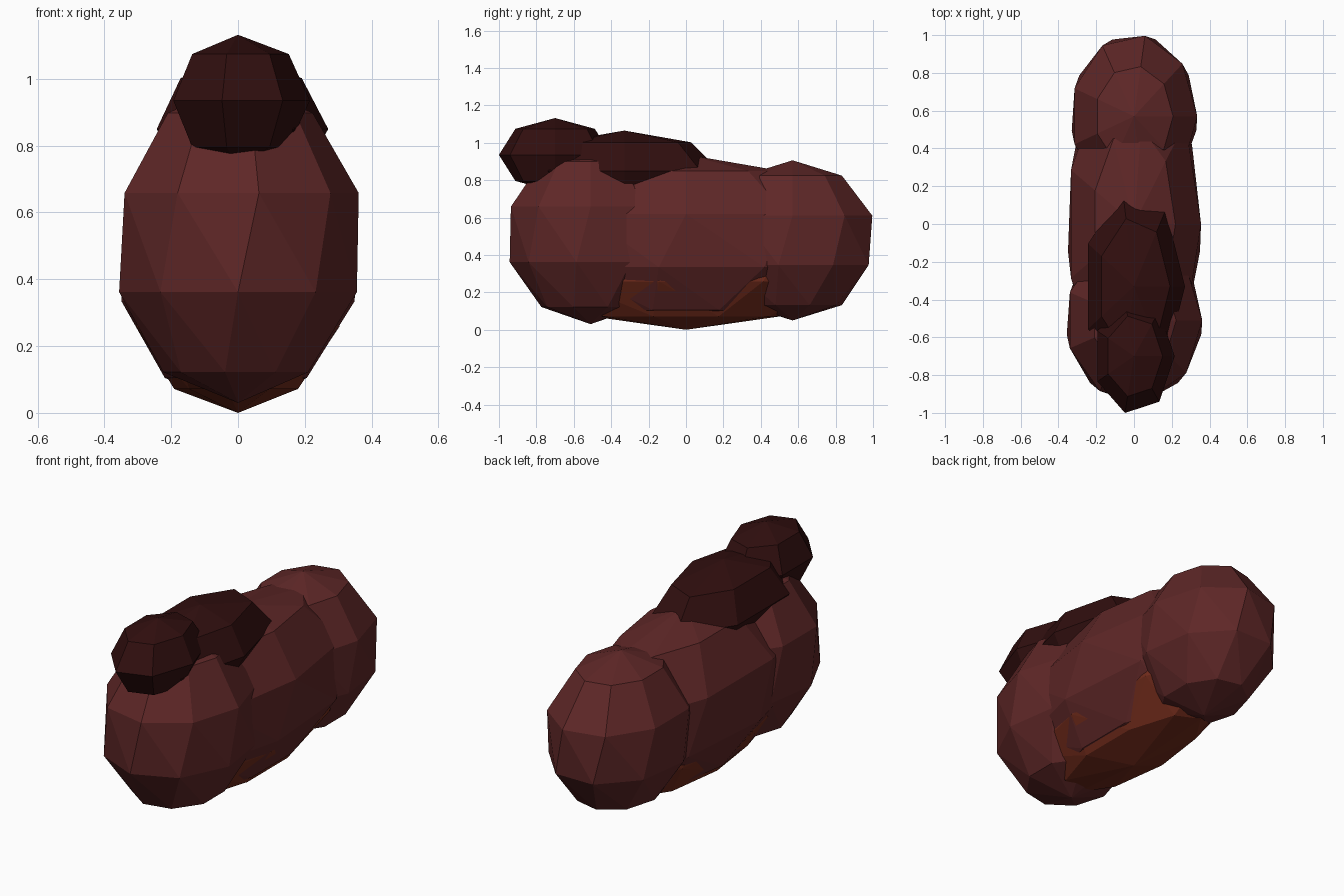
import bpy, bmesh
from math import sin, cos, pi, radians

cube = bpy.data.objects.get("Cube")
if cube:
    bpy.data.objects.remove(cube, do_unlink=True)


def material(name, rgb):
    m = bpy.data.materials.new(name)
    m.use_nodes = True
    color = (*rgb, 1.0)
    m.diffuse_color = color
    m.node_tree.nodes["Principled BSDF"].inputs["Base Color"].default_value = color
    return m


maroon = material("maroon", (0.112, 0.020, 0.020))
dark = material("dark_maroon", (0.030, 0.0045, 0.0045))
rust = material("rust", (0.165, 0.024, 0.011))


def lump(name, center, radii, mat, segments, rings, twist):
    """Faceted ellipsoid whose lower rings are turned a little."""
    bm = bmesh.new()

    def vert(theta, phi):
        unit = (sin(theta) * cos(phi), sin(theta) * sin(phi), cos(theta))
        return bm.verts.new([c + r * u for c, r, u in zip(center, radii, unit)])

    top, bottom = vert(0, 0), vert(pi, 0)
    loops = []
    for i in range(1, rings):
        turn = radians(twist) * max(0, i - 2)
        loops.append([vert(pi * i / rings, 2 * pi * j / segments + turn)
                      for j in range(segments)])
    for j in range(segments):
        k = (j + 1) % segments
        bm.faces.new((top, loops[0][j], loops[0][k]))
        bm.faces.new((bottom, loops[-1][k], loops[-1][j]))
        for a, b in zip(loops, loops[1:]):
            bm.faces.new((a[j], b[j], b[k]))
            bm.faces.new((a[j], b[k], a[k]))
    mesh = bpy.data.meshes.new(name)
    bm.to_mesh(mesh)
    bm.free()
    mesh.materials.append(mat)
    obj = bpy.data.objects.new(name, mesh)
    bpy.context.collection.objects.link(obj)


# Three overlapping body lobes
lump("front_body", (0, -0.51, 0.51), (0.38, 0.455, 0.48), maroon, 9, 5, -10)
lump("middle_body", (0, 0, 0.477), (0.373, 0.88, 0.46), maroon, 9, 5, -10)
lump("rear_body", (0, 0.57, 0.478), (0.352, 0.455, 0.428), maroon, 9, 5, -10)

# Underside
lump("belly", (0, 0, 0.375), (0.325, 0.87, 0.375), rust, 9, 5, -10)

# Dark back hump and head
lump("back_hump", (0, -0.33, 0.85), (0.27, 0.52, 0.215), dark, 7, 4, 0)
lump("head", (0, -0.70, 0.935), (0.215, 0.308, 0.197), dark, 7, 4, 0)
